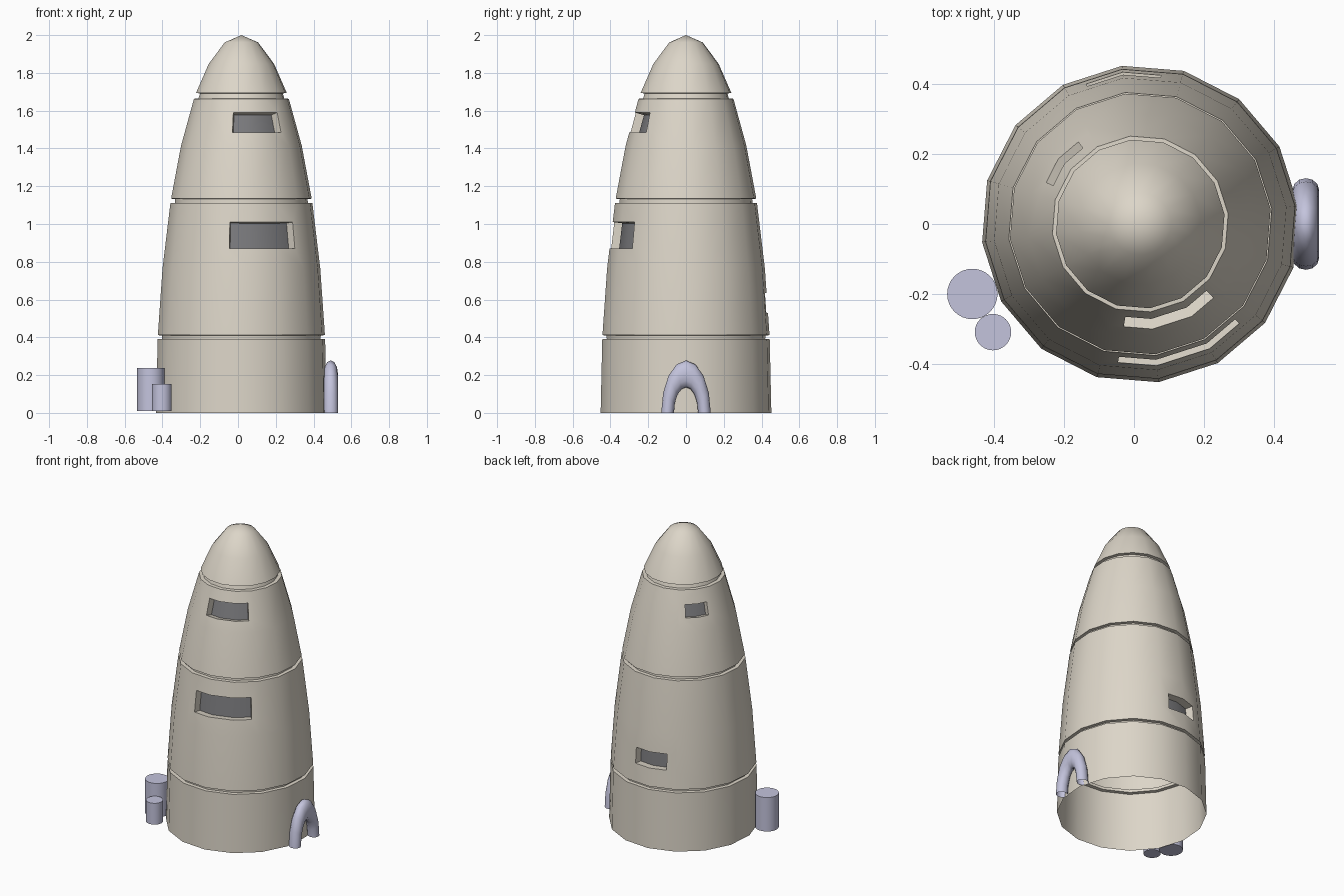
import bpy, bmesh, math
from mathutils import Vector

if "Cube" in bpy.data.objects:
    bpy.data.objects.remove(bpy.data.objects["Cube"])

CX = 0.018             # tower axis
SIDES = 16
OFFSET = math.radians(6.6)


def material(name, rgb):
    m = bpy.data.materials.new(name)
    m.diffuse_color = (*rgb, 1)
    m.use_nodes = True
    m.node_tree.nodes["Principled BSDF"].inputs["Base Color"].default_value = m.diffuse_color
    return m


stone = material("stone", (0.72, 0.67, 0.58))
glass = material("dark_glass", (0.2, 0.2, 0.21))
metal = material("pale_metal", (0.55, 0.55, 0.72))


def finish(bm, name, mats, angle=40):
    me = bpy.data.meshes.new(name)
    bm.to_mesh(me)
    bm.free()
    ob = bpy.data.objects.new(name, me)
    bpy.context.collection.objects.link(ob)
    for m in mats:
        me.materials.append(m)
    bpy.ops.object.select_all(action='DESELECT')
    ob.select_set(True)
    bpy.context.view_layer.objects.active = ob
    bpy.ops.object.shade_smooth_by_angle(angle=math.radians(angle))
    return ob


# Tower: stretched half sphere with three recessed grooves, open underneath
def ring(k):
    t = math.radians(90 - 11.25 * k)
    return 0.455 * math.sin(t), 2 * math.cos(t)


profile = []
for k in range(8):
    r, z = ring(k)
    profile.append((r, z))
    if k in (1, 3, 5):
        r2, z2 = ring(k + (0.055 if k == 1 else 0.07 if k == 3 else 0.14))
        profile += [(r - 0.024, z + 0.001), (r2 - 0.022, z2 - 0.001), (r2, z2)]

bm = bmesh.new()
rings = []
for r, z in profile:
    rings.append([bm.verts.new((r * math.cos(OFFSET + i * math.tau / SIDES),
                                r * math.sin(OFFSET + i * math.tau / SIDES), z))
                  for i in range(SIDES)])
apex = bm.verts.new((0, 0, 2))
for a, b in zip(rings, rings[1:]):
    for i in range(SIDES):
        j = (i + 1) % SIDES
        bm.faces.new((a[i], a[j], b[j], b[i]))
for i in range(SIDES):
    bm.faces.new((rings[-1][i], rings[-1][(i + 1) % SIDES], apex))
bm.normal_update()


# Windows: cut the outline into the wall, then push it inward
def window(az, half, z0, z1, depth):
    mid = Vector((math.cos(math.radians(az)), math.sin(math.radians(az)), 0))

    def off_angle(f):
        c = f.calc_center_median()
        return math.degrees(Vector((c.x, c.y)).angle(mid.xy))

    def near():
        fs = [f for f in bm.faces if off_angle(f) < half + 14
              and min(v.co.z for v in f.verts) < z1 - 1e-4
              and max(v.co.z for v in f.verts) > z0 + 1e-4]
        return list({e for f in fs for e in f.edges}) + list({v for f in fs for v in f.verts}) + fs

    planes = [((0, 0, z0), (0, 0, 1)), ((0, 0, z1), (0, 0, 1))]
    for s in (-1, 1):
        a = math.radians(az + s * half)
        planes.append(((0, 0, 0), (-math.sin(a), math.cos(a), 0)))
    for co, no in planes:
        bmesh.ops.bisect_plane(bm, geom=near(), dist=1e-5, plane_co=co, plane_no=no)
    pane = [f for f in bm.faces if off_angle(f) < half
            and z0 < f.calc_center_median().z < z1]
    for f in pane:
        f.material_index = 1
    rim = bmesh.ops.inset_region(bm, faces=pane, thickness=0, depth=-depth,
                                 use_even_offset=True)["faces"]
    for f in rim:
        f.material_index = 0
    bm.normal_update()


window(-72.15, 27, 0.87, 1.01, 0.05)
window(-72.15, 27, 1.485, 1.59, 0.05)
window(96.6, 14.5, 0.53, 0.635, 0.05)
window(141.6, 14.5, 1.495, 1.575, 0.04)
bmesh.ops.translate(bm, verts=bm.verts, vec=(CX, 0, 0))
finish(bm, "tower", [stone, glass])

# Arched pipe on the right: stretched half torus with open ends
bm = bmesh.new()
N, M = 8, 12
loops = []
for i in range(N + 1):
    a = math.pi * i / N
    loop = []
    for j in range(M):
        b = math.tau * j / M
        rad = 0.0975 + 0.0335 * math.cos(b)
        loop.append(bm.verts.new((0.491 + 0.038 * math.sin(b),
                                  rad * math.cos(a), 2.12 * rad * math.sin(a))))
    loops.append(loop)
for a, b in zip(loops, loops[1:]):
    for j in range(M):
        k = (j + 1) % M
        bm.faces.new((a[j], a[k], b[k], b[j]))
bmesh.ops.recalc_face_normals(bm, faces=bm.faces)
finish(bm, "arched_pipe", [metal], 60)

# Two barrels at the front left
for name, x, y, r, top in (("large_barrel", -0.462, -0.2, 0.072, 0.238),
                           ("small_barrel", -0.403, -0.309, 0.052, 0.153)):
    bm = bmesh.new()
    bmesh.ops.create_cone(bm, cap_ends=True, segments=32, radius1=r, radius2=r, depth=top - 0.01)
    bmesh.ops.translate(bm, verts=bm.verts, vec=(x, y, (top + 0.01) / 2))
    finish(bm, name, [metal])
